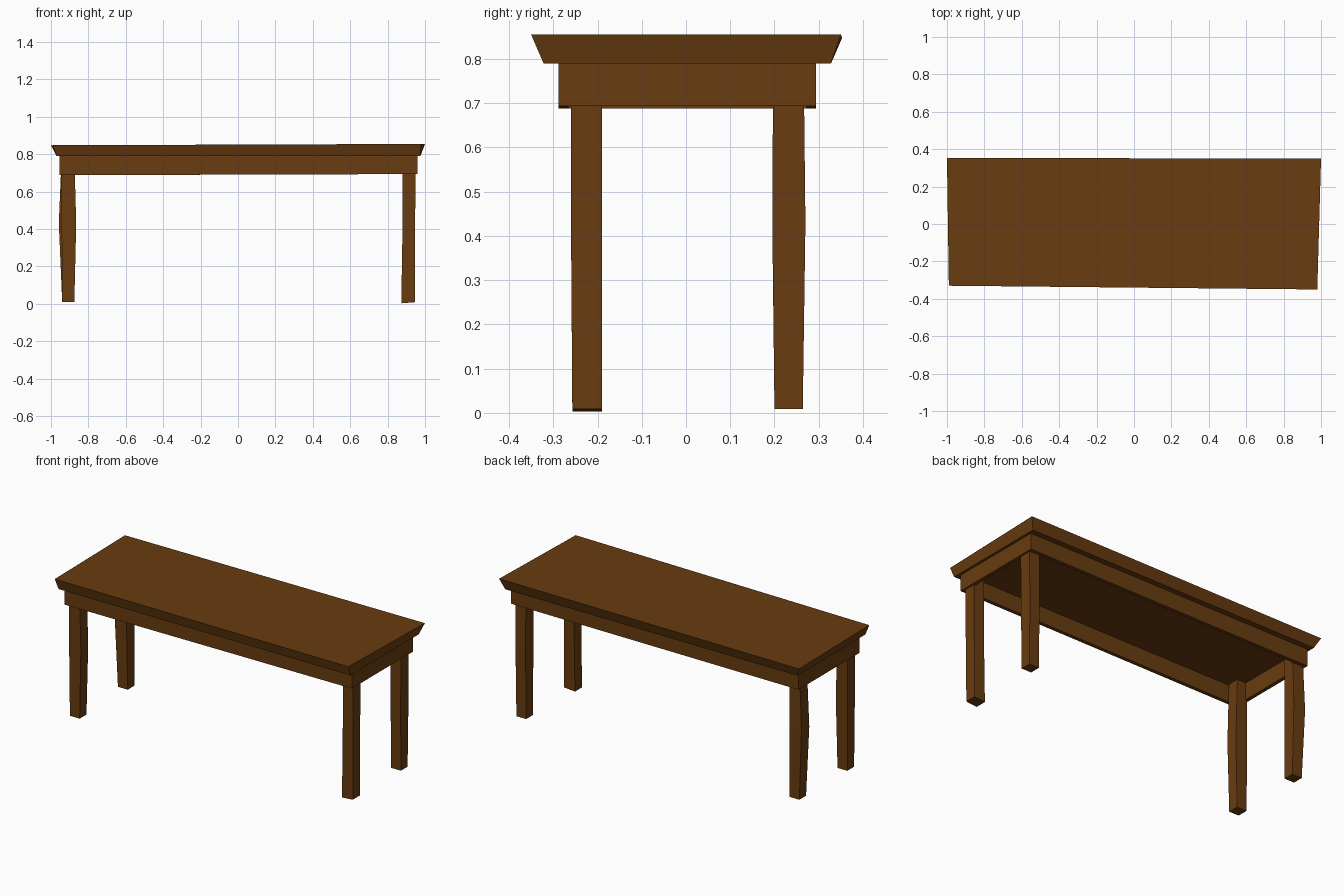
import bpy

if "Cube" in bpy.data.objects:
    bpy.data.objects.remove(bpy.data.objects["Cube"])

wood = bpy.data.materials.new("brown_wood")
wood.diffuse_color = (0.14, 0.045, 0.005, 1)
wood.use_nodes = True
wood.node_tree.nodes["Principled BSDF"].inputs["Base Color"].default_value = wood.diffuse_color


def loft(name, rings, closed=False):
    """Bridge four-cornered rings; cap the ends, or join last ring to first."""
    verts = [v for ring in rings for v in ring]
    n = len(rings)
    faces = []
    for r in range(n if closed else n - 1):
        a, b = 4 * r, 4 * ((r + 1) % n)
        for i in range(4):
            j = (i + 1) % 4
            faces.append((a + i, a + j, b + j, b + i))
    if not closed:
        faces += [(3, 2, 1, 0), tuple(range(4 * n - 4, 4 * n))]
    mesh = bpy.data.meshes.new(name)
    mesh.from_pydata(verts, [], faces)
    mesh.materials.append(wood)
    obj = bpy.data.objects.new(name, mesh)
    bpy.context.collection.objects.link(obj)
    return obj


def rect(x0, x1, y0, y1, z0, z1=None):
    """Rectangle ring, height z0 on the left side and z1 on the right."""
    z1 = z0 if z1 is None else z1
    return [(x0, y0, z0), (x1, y0, z1), (x1, y1, z1), (x0, y1, z0)]


# Tabletop: flared slab with a slightly uneven hand-cut outline
loft("tabletop", [
    rect(-0.97, 0.975, -0.322, 0.328, 0.79),
    [(-0.99, -0.33, 0.848), (0.98, -0.35, 0.855),
     (1.0, 0.35, 0.855), (-1.0, 0.353, 0.848)],
])

# Apron: hollow rectangular frame under the top
t = 0.022
ax0, ax1, ay0, ay1 = -0.955, 0.96, -0.288, 0.294
outer = (ax0, ax1, ay0, ay1)
inner = (ax0 + t, ax1 - t, ay0 + t, ay1 - t)
loft("apron", [
    rect(*outer, 0.688, 0.694),
    rect(*outer, 0.792),
    rect(*inner, 0.792),
    rect(*inner, 0.688, 0.694),
], closed=True)

# Legs: bottom, middle and top sections give each a slight irregular bow
legs = {
    "front_left_leg": [(-0.94, -0.875, -0.257, -0.192, 0.01),
                       (-0.943, -0.865, -0.26, -0.19, 0.43),
                       (-0.943, -0.875, -0.26, -0.19, 0.79)],
    "back_left_leg": [(-0.94, -0.875, 0.2, 0.264, 0.01),
                      (-0.958, -0.88, 0.195, 0.27, 0.43),
                      (-0.943, -0.875, 0.197, 0.266, 0.79)],
    "front_right_leg": [(0.873, 0.945, -0.257, -0.19, 0.003, 0.009),
                        (0.88, 0.947, -0.26, -0.19, 0.43),
                        (0.88, 0.95, -0.26, -0.19, 0.79)],
    "back_right_leg": [(0.88, 0.945, 0.2, 0.264, 0.009),
                       (0.88, 0.947, 0.195, 0.27, 0.43),
                       (0.88, 0.95, 0.197, 0.266, 0.79)],
}
for name, sections in legs.items():
    loft(name, [rect(*s) for s in sections])
